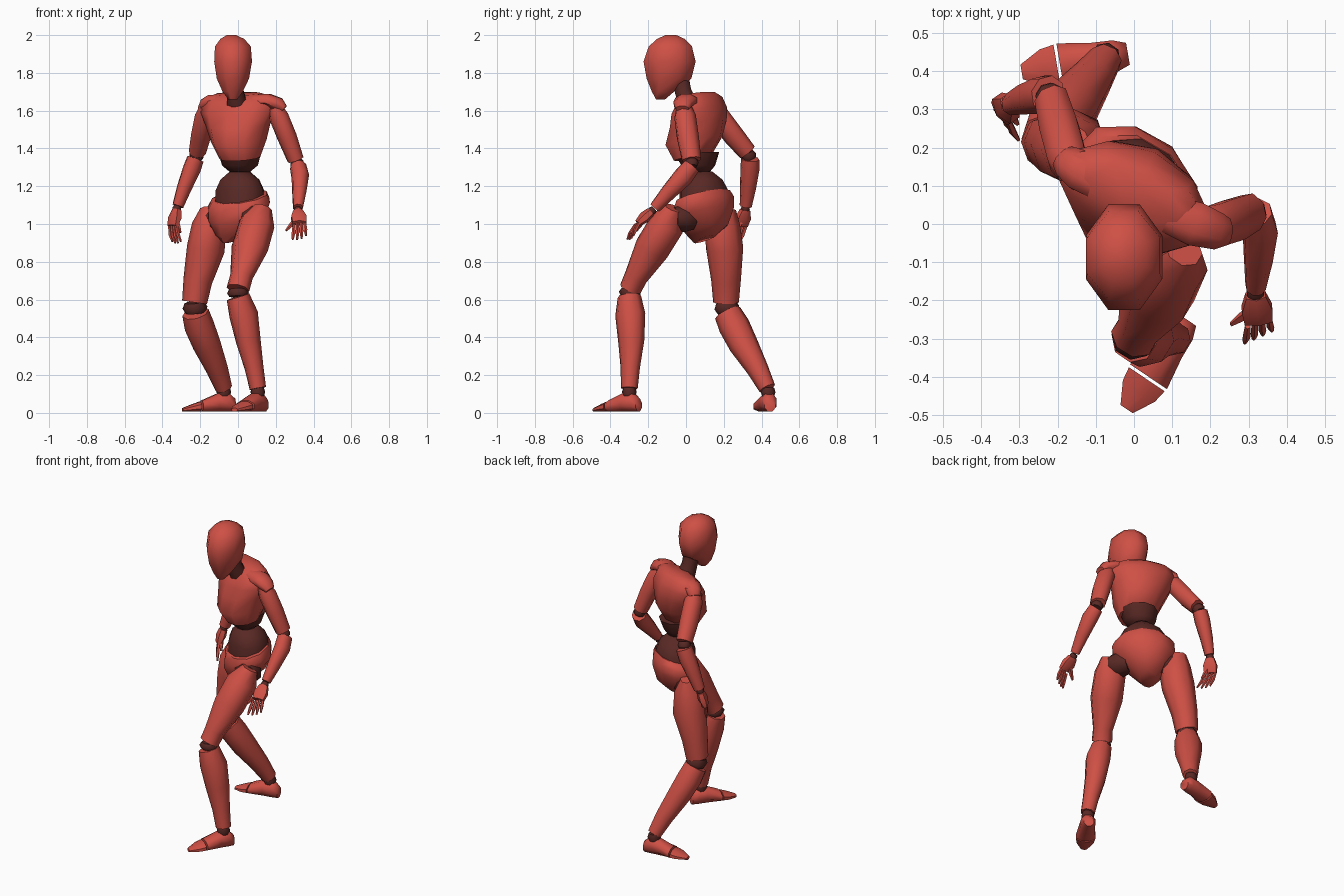
import bpy, bmesh, math
from mathutils import Vector as V


def material(name, col):
    m = bpy.data.materials.new(name)
    m.diffuse_color = (*col, 1)
    return m


RED = material("red", (0.62, 0.08, 0.06))
DARK = material("dark_red", (0.10, 0.022, 0.018))


def loft(name, rings, side=(1, 0, 0), normal=None, n=8, mat=RED):
    """Skin rings (x, y, z, half width, half depth) set across their path."""
    side = V(side)
    c = [V(r[:3]) for r in rings]
    bm = bmesh.new()
    loops = []
    for i, r in enumerate(rings):
        ax = V(normal) if normal else c[min(i + 1, len(c) - 1)] - c[max(i - 1, 0)]
        ax.normalize()
        u = (side - ax * side.dot(ax)).normalized()
        v = ax.cross(u)
        loop = []
        for j in range(n):
            a = 2 * math.pi * (j + 0.5) / n
            loop.append(bm.verts.new(c[i] + u * (r[3] * 1.05 * math.cos(a)) + v * (r[4] * 1.05 * math.sin(a))))
        loops.append(loop)
    for a, b in zip(loops, loops[1:]):
        for j in range(n):
            bm.faces.new((a[j], a[(j + 1) % n], b[(j + 1) % n], b[j]))
    bm.faces.new(loops[0][::-1])
    bm.faces.new(loops[-1])
    bmesh.ops.recalc_face_normals(bm, faces=bm.faces)
    me = bpy.data.meshes.new(name)
    bm.to_mesh(me)
    bm.free()
    ob = bpy.data.objects.new(name, me)
    bpy.context.collection.objects.link(ob)
    me.materials.append(mat)
    bpy.ops.object.select_all(action='DESELECT')
    ob.select_set(True)
    bpy.context.view_layer.objects.active = ob
    bpy.ops.object.shade_smooth_by_angle(angle=math.radians(58))
    return ob


def joint(name, a, b, w, d, side):
    """Short dark link between two limb pieces."""
    a, b = V(a), V(b)
    m = (a + b) / 2
    loft(name, [(*a, w * .8, d * .8), (*m, w, d), (*b, w * .8, d * .8)], side, mat=DARK)


# head and neck
loft("head", [(-.028, -.135, 1.66, .025, .025), (-.028, -.122, 1.70, .055, .06),
              (-.027, -.09, 1.77, .088, .122), (-.026, -.087, 1.86, .103, .142),
              (-.027, -.083, 1.94, .098, .118), (-.03, -.08, 1.98, .065, .075),
              (-.035, -.08, 2.0, .025, .03)], normal=(0, 0, 1))
loft("neck", [(-.005, .01, 1.64, .055, .05), (-.015, -.015, 1.70, .045, .045),
              (-.02, -.03, 1.78, .045, .045)], mat=DARK)

# trunk, twisted between the shoulders and the hips
CH, PE = (.9, -.42, 0), (.72, -.7, 0)
loft("chest", [(.01, .035, 1.35, .105, .095), (.005, .042, 1.44, .14, .15), (.0, .065, 1.53, .17, .14),
               (.0, .07, 1.60, .2, .125), (.0, .075, 1.66, .19, .09), (.0, .078, 1.69, .13, .055)],
     CH, normal=(-.08, -.16, 1), n=10)
loft("abdomen", [(.01, .07, 1.275, .05, .055), (.01, .065, 1.31, .092, .085),
                 (.01, .055, 1.38, .107, .12)], CH, normal=(0, 0, 1), n=10, mat=DARK)
loft("waist", [(.01, .1, 1.08, .14, .12), (.01, .095, 1.18, .135, .115),
               (.01, .09, 1.235, .105, .095), (.01, .085, 1.277, .05, .055)], PE,
     normal=(0, 0, 1), n=10, mat=DARK)
loft("pelvis", [(-.025, .1, .92, .045, .07), (-.01, .115, .97, .1, .115), (.0, .1, 1.05, .168, .143),
                (.005, .095, 1.105, .185, .14), (.008, .09, 1.145, .162, .126)], PE,
     normal=(-.2, -.25, 1), n=10)

# shoulders
loft("right_shoulder", [(.08, .03, 1.65, .035, .05), (.16, .0, 1.655, .035, .06),
                        (.215, -.018, 1.635, .035, .05), (.245, -.02, 1.61, .02, .035)], (0, 0, 1))
loft("left_shoulder", [(-.09, .11, 1.65, .035, .05), (-.14, .14, 1.65, .035, .055),
                       (-.17, .16, 1.63, .035, .045), (-.185, .175, 1.61, .02, .035)], (0, 0, 1))


def limb(name, upper, lower, side, w):
    """Upper and lower piece with a dark joint between them."""
    up, lo = name
    loft(up, upper, side)
    loft(lo, lower, side)
    joint(lo + "_joint", upper[-1][:3], lower[0][:3], w, w, side)


# arms
limb(("right_upper_arm", "right_forearm"),
     [(.195, -.012, 1.62, .035, .04), (.215, -.005, 1.57, .05, .056), (.26, .01, 1.46, .05, .057),
      (.305, .03, 1.34, .042, .05)],
     [(.318, .03, 1.305, .042, .045), (.33, -.015, 1.25, .045, .052), (.325, -.09, 1.17, .037, .042),
      (.318, -.165, 1.085, .026, .03)], (.95, .2, 0), .036)
limb(("left_upper_arm", "left_forearm"),
     [(-.165, .14, 1.62, .035, .04), (-.175, .175, 1.57, .05, .055), (-.195, .25, 1.47, .05, .055),
      (-.215, .325, 1.38, .043, .048)],
     [(-.225, .34, 1.345, .043, .048), (-.245, .338, 1.29, .045, .05), (-.285, .328, 1.19, .037, .042),
      (-.318, .316, 1.095, .028, .032)], (.8, -.5, 0), .038)


def hand(pre, wrist, knuckle, tip, thumb, side):
    """Flat palm, four two-part fingers and a thumb."""
    w, k, t, s = V(wrist), V(knuckle), V(tip), V(side).normalized()
    joint(pre + "_wrist", w + (w - k) * .25, w + (k - w) * .1, .023, .023, side)
    loft(pre + "_palm", [(*w, .028, .024), (*w.lerp(k, .5), .044, .03), (*k, .04, .018)], side, n=6)
    for i in range(4):
        o = (i - 1.5) / 1.5
        a, b = k + s * .031 * o, t + s * .04 * o + V((0, 0, .012 * abs(o)))
        m = a.lerp(b, .5) + (k - w).normalized() * .008
        loft(f"{pre}_finger_{i + 1}", [(*a, .008, .008), (*m, .010, .010), (*b, .005, .005)], side, n=5)
    a, b = w.lerp(k, .4) + (V(thumb) - w).normalized() * .02, V(thumb)
    loft(pre + "_thumb", [(*a, .016, .016), (*a.lerp(b, .55), .012, .012), (*b, .006, .006)], side, n=5)


hand("right", (.318, -.185, 1.065), (.325, -.255, 1.005), (.325, -.295, .915), (.255, -.262, .965), (.9, .4, .25))
hand("left", (-.325, .313, 1.075), (-.345, .293, .99), (-.325, .253, .895), (-.305, .262, .955), (.55, -.8, 0))

# legs
RL, LL = (.85, -.53, 0), (.35, -.94, 0)
limb(("right_thigh", "right_shin"),
     [(.13, -.065, 1.085, .05, .045), (.1, -.10, 1.0, .092, .09), (.062, -.18, .87, .095, .088),
      (.018, -.265, .72, .058, .06), (.0, -.295, .655, .06, .055)],
     [(.0, -.3, .615, .06, .06), (.03, -.295, .52, .073, .078), (.055, -.29, .38, .062, .068),
      (.085, -.295, .24, .048, .05), (.105, -.3, .13, .042, .043)], RL, .056)
limb(("left_thigh", "left_shin"),
     [(-.155, .205, 1.085, .06, .04), (-.155, .19, 1.0, .092, .083), (-.17, .205, .87, .093, .097),
      (-.213, .212, .7, .075, .073), (-.23, .212, .585, .065, .063)],
     [(-.225, .22, .53, .07, .068), (-.205, .255, .46, .08, .075), (-.165, .305, .36, .075, .07),
      (-.11, .38, .23, .055, .055), (-.075, .43, .13, .043, .043)], LL, .063)
joint("right_hip", (.06, .03, 1.03), (.11, -.07, 1.03), .08, .075, PE)
joint("left_hip", (-.06, .12, 1.02), (-.145, .185, 1.02), .075, .075, LL)


def foot(pre, ankle, direction):
    """Heel-and-arch block plus a separate wedge of toes."""
    d = V((*direction, 0)).normalized()
    a = V((*ankle, 0))
    side = d.cross(V((0, 0, 1)))

    def row(spec):
        return [(*(a + d * s + V((0, 0, .006 + h / 2))), w, h / 2) for s, w, h in spec]
    loft(pre + "_foot", row([(-.06, .03, .07), (-.025, .043, .10), (.03, .046, .10), (.12, .06, .06)]),
         side, normal=d, n=8)
    loft(pre + "_toes", row([(.128, .058, .055), (.165, .052, .042), (.222, .02, .02)]), side, normal=d, n=8)
    joint(pre + "_ankle", (*ankle, .135), (*ankle, .085), .038, .038, side)


foot("right", (.105, -.3), (-.56, -.83))
foot("left", (-.075, .435), (-1, -.17))
